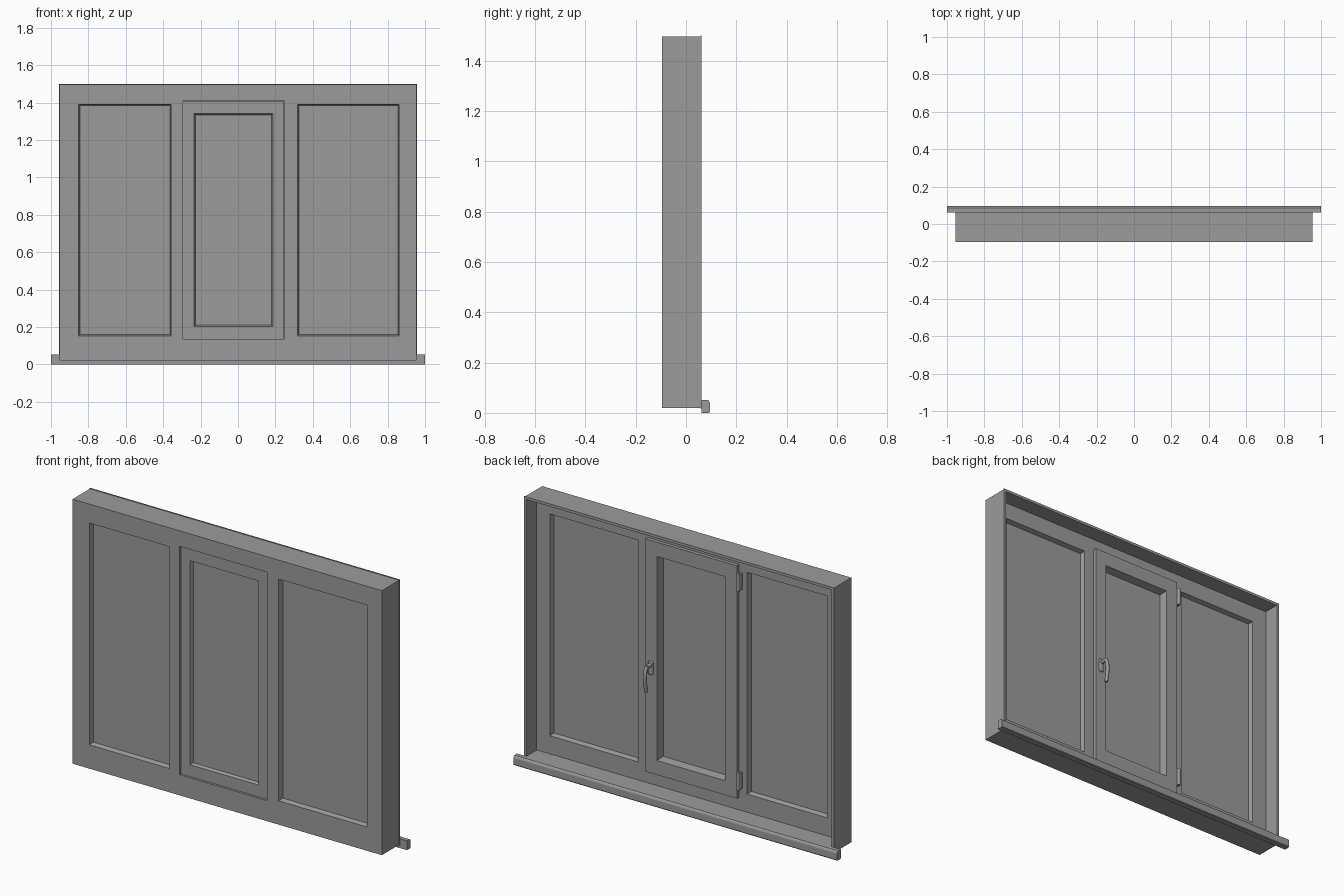
import bpy, bmesh, math
from mathutils import Vector

if "Cube" in bpy.data.objects:
    bpy.data.objects.remove(bpy.data.objects["Cube"])

# dark grey finish shared by all parts
GREY = bpy.data.materials.new("dark_grey")
GREY.diffuse_color = (0.33, 0.33, 0.33, 1)
GREY.use_nodes = True
GREY.node_tree.nodes["Principled BSDF"].inputs["Base Color"].default_value = GREY.diffuse_color


def mesh_object(name, bm):
    bmesh.ops.recalc_face_normals(bm, faces=bm.faces[:])
    me = bpy.data.meshes.new(name)
    bm.to_mesh(me)
    bm.free()
    ob = bpy.data.objects.new(name, me)
    bpy.context.collection.objects.link(ob)
    return ob


def box(name, x0, x1, y0, y1, z0, z1, bevel=0.0):
    bm = bmesh.new()
    bmesh.ops.create_cube(bm, size=1)
    for v in bm.verts:
        v.co = Vector(((x0 + x1) / 2 + v.co.x * (x1 - x0),
                       (y0 + y1) / 2 + v.co.y * (y1 - y0),
                       (z0 + z1) / 2 + v.co.z * (z1 - z0)))
    ob = mesh_object(name, bm)
    if bevel:
        m = ob.modifiers.new("bevel", 'BEVEL')
        m.width, m.segments = bevel, 3
    return ob


def ring(name, rect, profile):
    """Closed (inset, y) profile swept with mitred corners around a rectangle."""
    x0, x1, z0, z1 = rect
    bm = bmesh.new()
    loops = [[bm.verts.new(p) for p in ((x0 + i, y, z0 + i), (x1 - i, y, z0 + i),
                                        (x1 - i, y, z1 - i), (x0 + i, y, z1 - i))]
             for i, y in profile]
    for a, b in zip(loops, loops[1:] + loops[:1]):
        for k in range(4):
            n = (k + 1) % 4
            bm.faces.new((a[k], a[n], b[n], b[k]))
    return mesh_object(name, bm)


def plate(name, rects, y0, y1):
    """Flat plate: first rectangle is the outline, the others are holes."""
    cu = bpy.data.curves.new(name, 'CURVE')
    cu.dimensions, cu.fill_mode, cu.extrude = '2D', 'BOTH', (y1 - y0) / 2
    for x0, x1, z0, z1 in rects:
        sp = cu.splines.new('POLY')
        sp.points.add(3)
        for p, (x, z) in zip(sp.points, ((x0, z0), (x1, z0), (x1, z1), (x0, z1))):
            p.co = (x, z, 0, 1)
        sp.use_cyclic_u = True
        sp.use_smooth = False
    ob = bpy.data.objects.new(name, cu)
    ob.location.y = (y0 + y1) / 2
    ob.rotation_euler.x = math.pi / 2
    bpy.context.collection.objects.link(ob)
    # flat-shaded mesh
    bpy.ops.object.select_all(action='DESELECT')
    bpy.context.view_layer.objects.active = ob
    ob.select_set(True)
    bpy.ops.object.convert(target='MESH')
    bpy.ops.object.shade_flat()
    return bpy.context.object


def extrude_x(name, x0, x1, profile):
    bm = bmesh.new()
    f = bm.faces.new([bm.verts.new((x0, y, z)) for y, z in profile])
    r = bmesh.ops.extrude_face_region(bm, geom=[f])
    bmesh.ops.translate(bm, vec=(x1 - x0, 0, 0),
                        verts=[v for v in r["geom"] if isinstance(v, bmesh.types.BMVert)])
    return mesh_object(name, bm)


OUTER = (-0.955, 0.955, 0.02, 1.497)
LEFT = (-0.852, -0.357, 0.153, 1.391)
RIGHT = (0.318, 0.862, 0.153, 1.391)
SASH = (-0.295, 0.245, 0.135, 1.41)
SASH_BACK = (-0.307, 0.257, 0.123, 1.422)
SASH_GLASS = (-0.235, 0.187, 0.203, 1.342)
FRONT, BACK, REVEAL = -0.095, -0.03, 0.062

# fixed frame with three openings
plate("window_frame", [OUTER, LEFT, SASH, RIGHT], FRONT, BACK)

# deep lining around the back, with a thin outer flange
ring("reveal_lining", OUTER, [(0, BACK), (0, 0.057), (-0.003, 0.057), (-0.003, REVEAL),
                              (0.012, REVEAL), (0.012, BACK)])

# opening sash and its wider rear part overlapping the frame
inner = [SASH[0] + 0.002, SASH[1] - 0.002, SASH[2] + 0.002, SASH[3] - 0.002]
plate("sash_front", [inner, SASH_GLASS], -0.086, BACK)
plate("sash_back", [SASH_BACK, SASH_GLASS], BACK, -0.01)

# glass panes and sloped glazing beads
for name, rect, f, b in (("left", LEFT, FRONT, BACK), ("right", RIGHT, FRONT, BACK),
                         ("sash", SASH_GLASS, -0.086, -0.01)):
    x0, x1, z0, z1 = rect
    box(name + "_glass", x0, x1, -0.069, -0.057, z0, z1)
    ring(name + "_bead", rect, [(0, f + 0.001), (0.007, -0.069), (0.007, -0.057),
                                (0, b - 0.001)])

# inner sill board and its projecting nose
box("sill_board", -0.943, 0.943, BACK, REVEAL, 0.02, 0.052)
extrude_x("sill_nose", -1, 1, [(REVEAL, 0), (0.092, 0), (0.095, 0.004), (0.095, 0.04),
                               (0.092, 0.047), (0.086, 0.052), (REVEAL, 0.052)])

# handle: base plate, spindle and curved lever
HX = 0.222
box("handle_base", HX - 0.014, HX + 0.014, -0.012, 0.0, 0.675, 0.75, 0.005)
bpy.ops.mesh.primitive_cylinder_add(vertices=20, radius=0.011, depth=0.04,
                                    location=(HX, 0.012, 0.73),
                                    rotation=(math.pi / 2, 0, 0))
bpy.context.object.name = "handle_spindle"
bpy.ops.object.shade_smooth_by_angle()
cu = bpy.data.curves.new("handle_lever", 'CURVE')
cu.dimensions, cu.bevel_depth, cu.bevel_resolution, cu.use_fill_caps = '3D', 0.01, 3, True
sp = cu.splines.new('BEZIER')
path = [(0.03, 0.735), (0.042, 0.705), (0.044, 0.65), (0.034, 0.594)]
sp.bezier_points.add(len(path) - 1)
for p, (y, z) in zip(sp.bezier_points, path):
    p.co = (HX, y, z)
    p.handle_left_type = p.handle_right_type = 'AUTO'
bpy.context.collection.objects.link(bpy.data.objects.new("handle_lever", cu))

# hinges on the other side of the sash
for name, z in (("lower", 0.224), ("upper", 1.335)):
    bpy.ops.mesh.primitive_cylinder_add(vertices=16, radius=0.009, depth=0.1,
                                        location=(-0.317, -0.007, z))
    bpy.context.object.name = name + "_hinge_pin"
    bpy.ops.object.shade_smooth_by_angle()
    box(name + "_hinge_leaf", -0.328, -0.306, BACK, -0.01, z - 0.045, z + 0.045)

for ob in bpy.data.objects:
    ob.data.materials.append(GREY)
